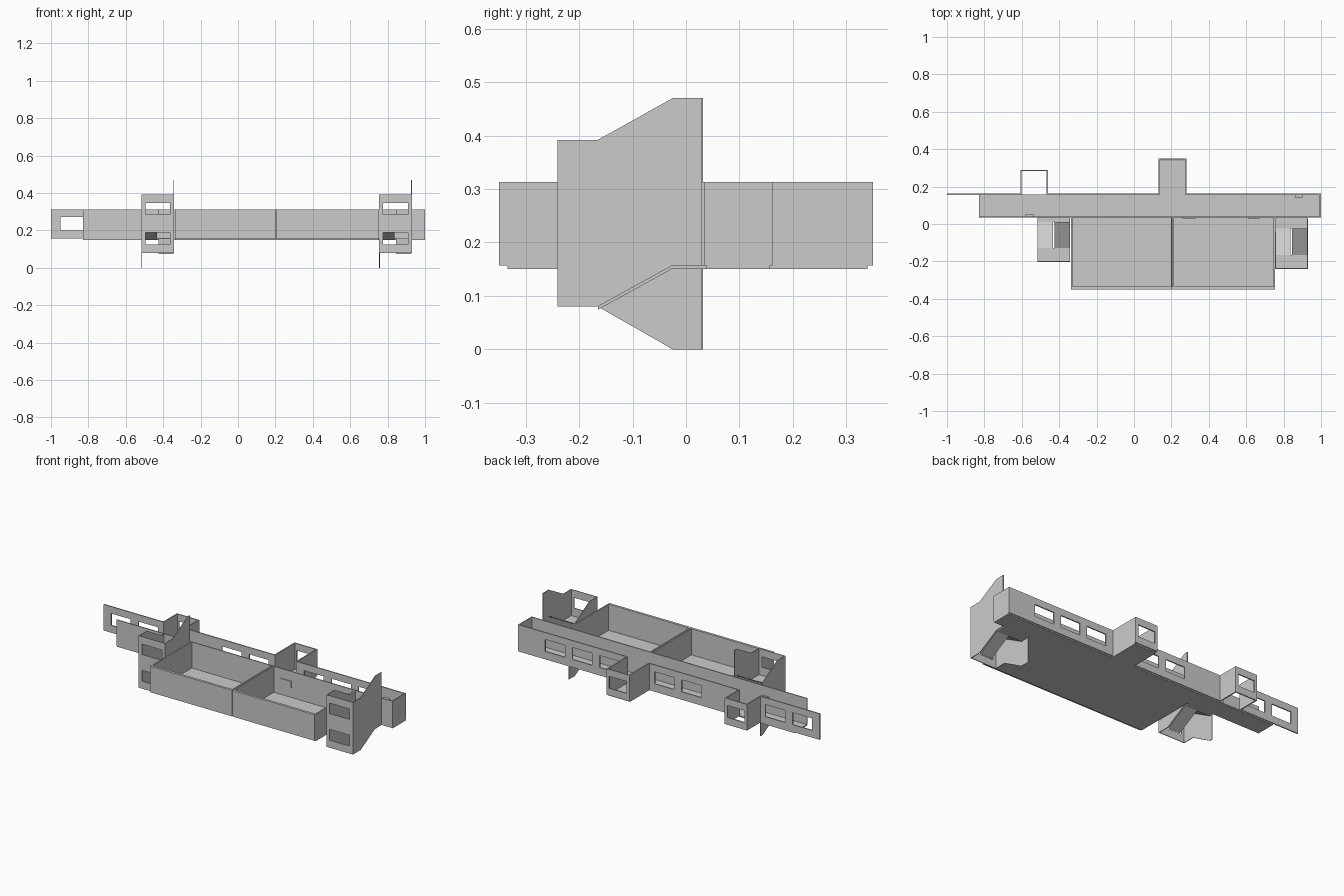
import bpy, bmesh
from mathutils import Vector

if "Cube" in bpy.data.objects:
    bpy.data.objects.remove(bpy.data.objects["Cube"])


def finish(name, bm):
    bmesh.ops.remove_doubles(bm, verts=bm.verts, dist=1e-5)
    bmesh.ops.recalc_face_normals(bm, faces=bm.faces)
    me = bpy.data.meshes.new(name)
    bm.to_mesh(me)
    bm.free()
    ob = bpy.data.objects.new(name, me)
    bpy.context.collection.objects.link(ob)
    return ob


def extrude(bm, vec):
    r = bmesh.ops.extrude_face_region(bm, geom=bm.faces[:])
    vs = [g for g in r["geom"] if isinstance(g, bmesh.types.BMVert)]
    bmesh.ops.translate(bm, verts=vs, vec=vec)


def prism(name, pts, offset):
    """Flat polygon pushed along an offset."""
    bm = bmesh.new()
    bm.faces.new([bm.verts.new(p) for p in pts])
    extrude(bm, Vector(offset))
    return finish(name, bm)


def slab(name, x0, x1, y0, y1, z0, z1):
    return prism(name, [(x0, y0, z0), (x1, y0, z0), (x1, y1, z0), (x0, y1, z0)],
                 (0, 0, z1 - z0))


def side(name, x, thick, pts):
    """Profile in y and z, extruded along x."""
    return prism(name, [(x, y, z) for y, z in pts], (thick, 0, 0))


def window_wall(name, x0, x1, y, thick, z0, z1, holes):
    """Wall along x; holes are (left, right, bottom, top)."""
    xs = sorted({x0, x1, *[h[0] for h in holes], *[h[1] for h in holes]})
    zs = sorted({z0, z1, *[h[2] for h in holes], *[h[3] for h in holes]})
    bm = bmesh.new()
    for a, b in zip(xs, xs[1:]):
        for c, d in zip(zs, zs[1:]):
            mx, mz = (a + b) / 2, (c + d) / 2
            if any(h[0] < mx < h[1] and h[2] < mz < h[3] for h in holes):
                continue
            bm.faces.new([bm.verts.new((u, y, w)) for u, w in
                          ((a, c), (b, c), (b, d), (a, d))])
    bmesh.ops.remove_doubles(bm, verts=bm.verts, dist=1e-5)
    extrude(bm, Vector((0, thick, 0)))
    return finish(name, bm)


F0, F1, TOP = 0.15, 0.157, 0.313
T = 0.007


def windows(starts):
    return [(s, s + 0.13, 0.2, 0.272) for s in starts]


# Floors
slab("corridor_floor", -0.83, 1.0, 0.038, 0.157, F0, F1)
slab("hall_floor", -0.335, 0.752, -0.334, 0.038, F0, F1)
slab("bay_floor", 0.133, 0.282, 0.157, 0.34, F0, F1)

# Rear wall in three runs between the bays
window_wall("rear_wall_left", -1.0, -0.605, 0.155, T, F1, TOP, windows((-0.95, -0.77)))
window_wall("rear_wall_middle", -0.46, 0.133, 0.155, T, F1, TOP, windows((-0.215, -0.035)))
window_wall("rear_wall_right", 0.282, 0.995, 0.155, T, F1, TOP, windows((0.33, 0.51, 0.69)))

# Bays projecting from the rear wall
for tag, x0, x1, y1 in (("left", -0.608, -0.46, 0.29), ("right", 0.13, 0.282, 0.35)):
    window_wall(f"{tag}_bay_rear", x0, x1, y1 - T, T, F1, TOP,
                [(x0 + 0.018, x1 - 0.018, 0.2, 0.272)])
    slab(f"{tag}_bay_side_a", x0, x0 + T, 0.155, y1 - T, F1, TOP)
    slab(f"{tag}_bay_side_b", x1 - T, x1, 0.155, y1 - T, F1, TOP)

# Corridor front wall and end wall
slab("corridor_front_wall", -0.83, 1.0, 0.034, 0.04, F1, TOP)
slab("corridor_end_wall", 0.993, 1.0, 0.04, 0.162, F1, TOP)

# Two halls: front, sides and a doubled partition
for tag, x0, x1 in (("left", -0.337, 0.204), ("right", 0.207, 0.754)):
    slab(f"{tag}_hall_front", x0, x1, -0.35, -0.335, F1, TOP)
    slab(f"{tag}_hall_side_a", x0, x0 + T, -0.335, 0.034, F1, TOP)
    slab(f"{tag}_hall_side_b", x1 - T, x1, -0.335, 0.034, F1, TOP)

# Small wall panels
for i, (x0, x1, y0, y1) in enumerate(((-0.58, -0.535, 0.04, 0.05), (0.26, 0.33, 0.029, 0.034),
                                      (0.61, 0.67, 0.029, 0.034), (0.86, 0.9, 0.142, 0.155))):
    slab(f"wall_panel_{i}", x0, x1, y0, y1, 0.215, 0.255)

# Stair towers
W = 0.004
for tag, x0, dy, back in (("left", -0.517, 0.037, 0.032), ("right", 0.754, 0.0, 0.03)):
    x1 = x0 + 0.176
    mid = (x0 + x1) / 2
    front, bend, peak = -0.24 + dy, -0.165 + dy, -0.025 + dy
    # inner side drops low, outer side rises high
    side(f"{tag}_tower_low_side", x0, W,
         [(front, 0.08), (bend, 0.08), (peak, 0), (back, 0),
          (back, TOP), (peak, TOP), (bend, 0.392), (front, 0.392)])
    side(f"{tag}_tower_high_side", x1 - W, W,
         [(front, 0.08), (bend, 0.08), (peak, F1), (back, F1),
          (back, 0.47), (peak, 0.47), (bend, 0.392), (front, 0.392)])
    window_wall(f"{tag}_tower_front", x0 + W, x1 - W, front, W, 0.08, 0.392,
                [(x0 + 0.022, x1 - 0.022, 0.125, 0.19),
                 (x0 + 0.022, x1 - 0.022, 0.285, 0.347)])
    # landings
    slab(f"{tag}_tower_landing", x0 + W, x1 - W, peak, 0.038, F0, F1)
    slab(f"{tag}_tower_mid_landing", x0 + W, x1 - W, front + W, bend, 0.229, 0.235)
    # sloping flights: down, up to mid landing, up to next storey
    for part, a, b, zf, zb in (("down_flight", mid + 0.004, x1 - W, 0.08, F1),
                               ("up_flight", x0 + W, mid - 0.004, 0.235, F1),
                               ("top_flight", mid + 0.004, x1 - W, 0.235, TOP)):
        side(f"{tag}_tower_{part}", a, b - a,
             [(bend, zf), (peak, zb), (peak, zb - 0.006), (bend, zf - 0.006)])
